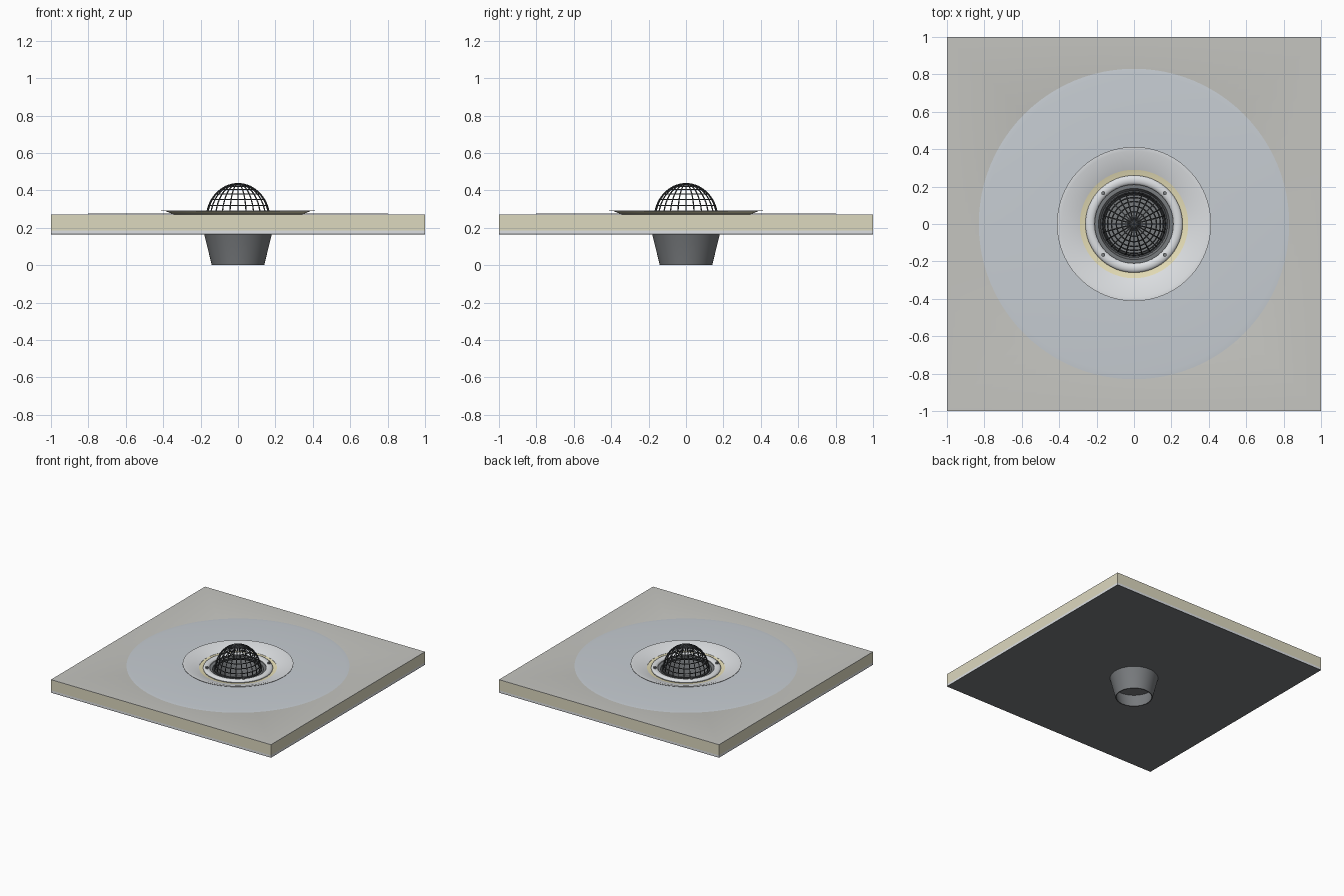
import bpy, bmesh
from math import sin, cos, pi, radians

if "Cube" in bpy.data.objects:
    bpy.data.objects.remove(bpy.data.objects["Cube"])


def material(name, rgb):
    m = bpy.data.materials.new(name)
    m.diffuse_color = (*rgb, 1)
    m.use_nodes = True
    m.node_tree.nodes["Principled BSDF"].inputs["Base Color"].default_value = m.diffuse_color
    return m


CREAM = material("insulation_cream", (0.72, 0.69, 0.52))
YELLOW = material("seal_yellow", (0.80, 0.74, 0.48))
STONE = material("cap_sheet_grey", (0.56, 0.56, 0.53))
BLUE = material("membrane_blue_grey", (0.57, 0.61, 0.65))
PALE = material("pale_metal", (0.72, 0.74, 0.76))
IRON = material("cast_iron", (0.19, 0.20, 0.21))
DARK = material("dark_wire", (0.06, 0.065, 0.07))


def finish(name, bm, mat, smooth=True):
    bmesh.ops.recalc_face_normals(bm, faces=bm.faces)
    me = bpy.data.meshes.new(name)
    bm.to_mesh(me)
    bm.free()
    ob = bpy.data.objects.new(name, me)
    bpy.context.collection.objects.link(ob)
    me.materials.append(mat)
    if smooth:
        bpy.ops.object.select_all(action='DESELECT')
        ob.select_set(True)
        bpy.context.view_layer.objects.active = ob
        bpy.ops.object.shade_smooth_by_angle(angle=radians(35))
    return ob


def skin(bm, rings):
    """Quads around a closed chain of rings."""
    n = len(rings[0])
    for a, b in zip(rings, rings[1:] + rings[:1]):
        for i in range(n):
            j = (i + 1) % n
            bm.faces.new((a[i], a[j], b[j], b[i]))


def circle(bm, r, z, n):
    return [bm.verts.new((r * cos(2 * pi * i / n), r * sin(2 * pi * i / n), z))
            for i in range(n)]


def lathe(name, profile, mat, n=96):
    bm = bmesh.new()
    skin(bm, [circle(bm, r, z, n) for r, z in profile])
    return finish(name, bm, mat)


def square_layer(name, z0, z1, r0, r1, mat, n=96):
    """Square sheet with a (tapered) round hole."""
    bm = bmesh.new()

    def square(z):
        out = []
        for i in range(n):
            c, s = cos(2 * pi * i / n), sin(2 * pi * i / n)
            k = 1 / max(abs(c), abs(s))
            out.append(bm.verts.new((c * k, s * k, z)))
        return out
    skin(bm, [square(z0), square(z1), circle(bm, r1, z1, n), circle(bm, r0, z0, n)])
    return finish(name, bm, mat)


# Roof build-up: deck, insulation, cap sheet
square_layer("vapour_barrier", 0.165, 0.169, 0.178, 0.178, IRON)
square_layer("roof_deck", 0.169, 0.185, 0.19, 0.19, PALE)
square_layer("insulation", 0.185, 0.268, 0.26, 0.335, CREAM)
square_layer("cap_sheet", 0.268, 0.272, 0.335, 0.345, STONE)

# Round membrane around the drain
lathe("membrane_disc", [(0.83, 0.2722), (0.80, 0.275), (0.355, 0.275), (0.355, 0.2722)], BLUE)

# Sloping bowl and the seal beneath it
lathe("sloped_bowl", [(0.412, 0.289), (0.412, 0.291), (0.39, 0.291),
                      (0.29, 0.256), (0.29, 0.254), (0.388, 0.289)], PALE)
lathe("bowl_seal", [(0.385, 0.288), (0.29, 0.2545), (0.25, 0.248),
                    (0.25, 0.235), (0.32, 0.262)], YELLOW)

# Drain sump with flange, tapering below the deck
lathe("drain_sump", [(0.14, 0), (0.182, 0.17), (0.20, 0.215), (0.255, 0.232),
                     (0.255, 0.245), (0.19, 0.245), (0.178, 0.21), (0.168, 0.165),
                     (0.132, 0)], IRON)
bm = bmesh.new()
bmesh.ops.create_cone(bm, cap_ends=True, segments=96, radius1=0.158, radius2=0.160, depth=0.006)
bmesh.ops.translate(bm, verts=bm.verts, vec=(0, 0, 0.11))
finish("sump_plate", bm, IRON)

# Rounded clamping ring
lathe("clamping_ring", [(0.235 + 0.025 * cos(a * pi / 8), 0.255 + 0.015 * sin(a * pi / 8))
                        for a in range(16)], PALE)

# Clamp bolts
for k in range(4):
    a = pi / 4 + k * pi / 2
    bm = bmesh.new()
    bmesh.ops.create_cone(bm, cap_ends=True, segments=6, radius1=0.011, radius2=0.011, depth=0.014)
    bmesh.ops.translate(bm, verts=bm.verts, vec=(0.233 * cos(a), 0.233 * sin(a), 0.275))
    finish(f"clamp_bolt_{k + 1}", bm, IRON, smooth=False)

# Wire dome strainer
R, H, Z = 0.170, 0.190, 0.246


def wires(name, paths, thickness):
    cu = bpy.data.curves.new(name, 'CURVE')
    cu.dimensions = '3D'
    cu.bevel_depth = thickness
    cu.bevel_resolution = 1
    for pts, cyclic in paths:
        sp = cu.splines.new('POLY')
        sp.points.add(len(pts) - 1)
        for p, co in zip(sp.points, pts):
            p.co = (*co, 1)
        sp.use_cyclic_u = cyclic
    ob = bpy.data.objects.new(name, cu)
    bpy.context.collection.objects.link(ob)
    cu.materials.append(DARK)
    bpy.ops.object.select_all(action='DESELECT')
    ob.select_set(True)
    bpy.context.view_layer.objects.active = ob
    bpy.ops.object.convert(target='MESH')


def dome(az, el):
    return (R * cos(el) * cos(az), R * cos(el) * sin(az), Z + H * sin(el))


ribs = [([dome(2 * pi * k / 24, pi / 2 * j / 16) for j in range(17)], False) for k in range(24)]
hoops = [([dome(2 * pi * i / 64, pi / 2 * j / 8) for i in range(64)], True) for j in range(1, 8)]
wires("dome_ribs", ribs, 0.0035)
wires("dome_hoops", hoops, 0.0035)
lathe("dome_base_ring", [(0.180, 0.244), (0.180, 0.254), (0.163, 0.254), (0.163, 0.244)], DARK)
